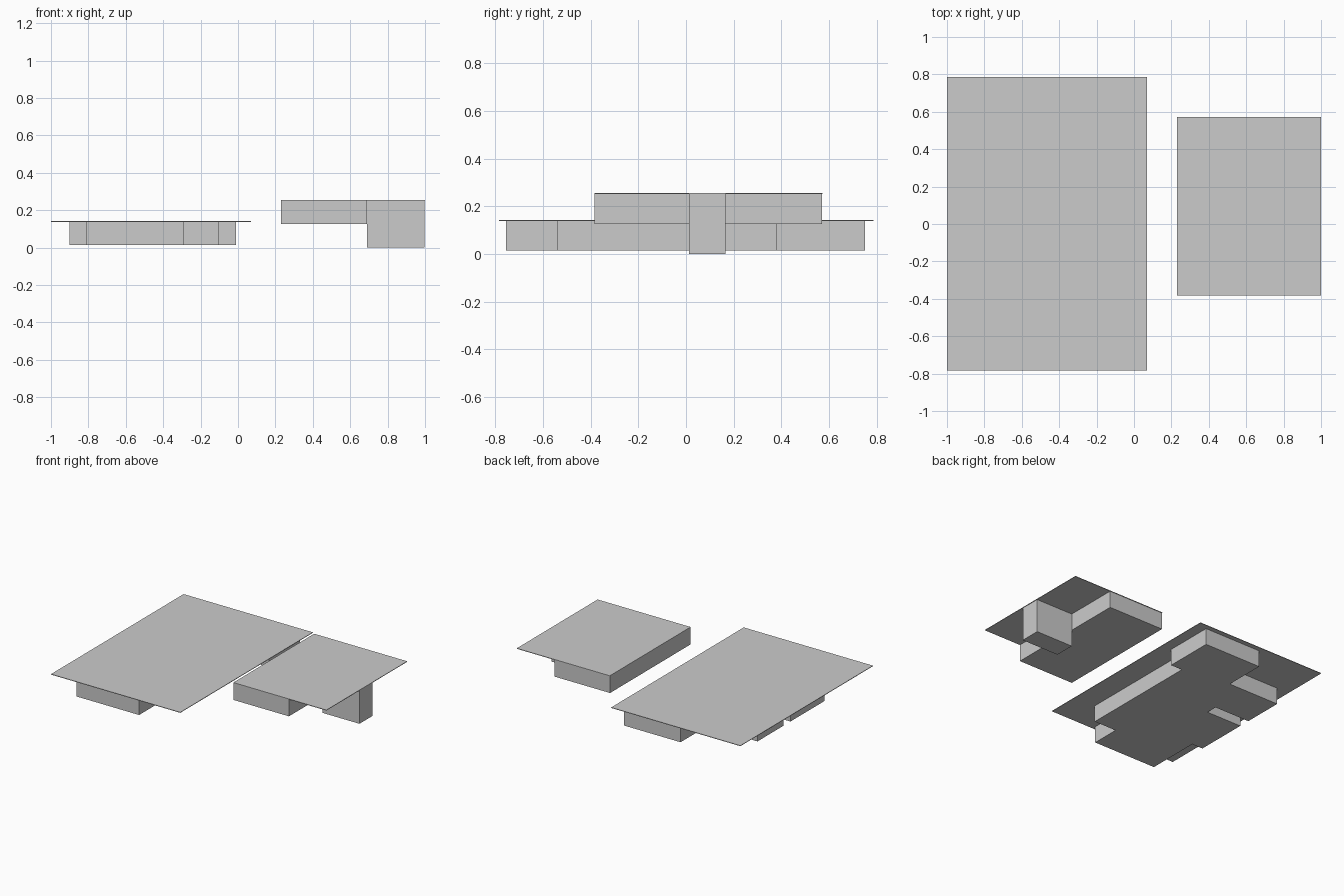
import bpy, bmesh

if "Cube" in bpy.data.objects:
    bpy.data.objects.remove(bpy.data.objects["Cube"])


def prism(name, outline, z0, z1):
    """Extrude a flat outline from z0 up to z1."""
    bm = bmesh.new()
    face = bm.faces.new([bm.verts.new((x, y, z0)) for x, y in outline])
    top = bmesh.ops.extrude_face_region(bm, geom=[face])["geom"]
    verts = [v for v in top if isinstance(v, bmesh.types.BMVert)]
    bmesh.ops.translate(bm, verts=verts, vec=(0, 0, z1 - z0))
    bmesh.ops.recalc_face_normals(bm, faces=bm.faces[:])
    mesh = bpy.data.meshes.new(name)
    bm.to_mesh(mesh)
    bm.free()
    obj = bpy.data.objects.new(name, mesh)
    bpy.context.collection.objects.link(obj)
    return obj


def box(name, x0, x1, y0, y1, z0, z1):
    return prism(name, [(x0, y0), (x1, y0), (x1, y1), (x0, y1)], z0, z1)


# Large low building: stepped footprint with a narrow slot on the left side
prism("large_building_walls", [
    (-0.81, -0.755), (-0.29, -0.755), (-0.29, -0.54), (-0.105, -0.54),
    (-0.105, 0.38), (-0.01, 0.38), (-0.01, 0.75), (-0.48, 0.75),
    (-0.48, 0.44), (-0.90, 0.44), (-0.90, 0.135), (-0.61, 0.135),
    (-0.61, 0.05), (-0.90, 0.05), (-0.90, -0.35), (-0.81, -0.35),
], 0.015, 0.139)
box("large_flat_roof", -1.0, 0.07, -0.783, 0.785, 0.138, 0.142)

# Small raised building with a tall wing on its right side
box("small_building_walls", 0.23, 0.69, -0.383, 0.57, 0.125, 0.252)
box("tall_wing", 0.69, 0.997, 0.013, 0.165, 0.0, 0.252)
box("small_flat_roof", 0.23, 1.0, -0.383, 0.573, 0.251, 0.255)
